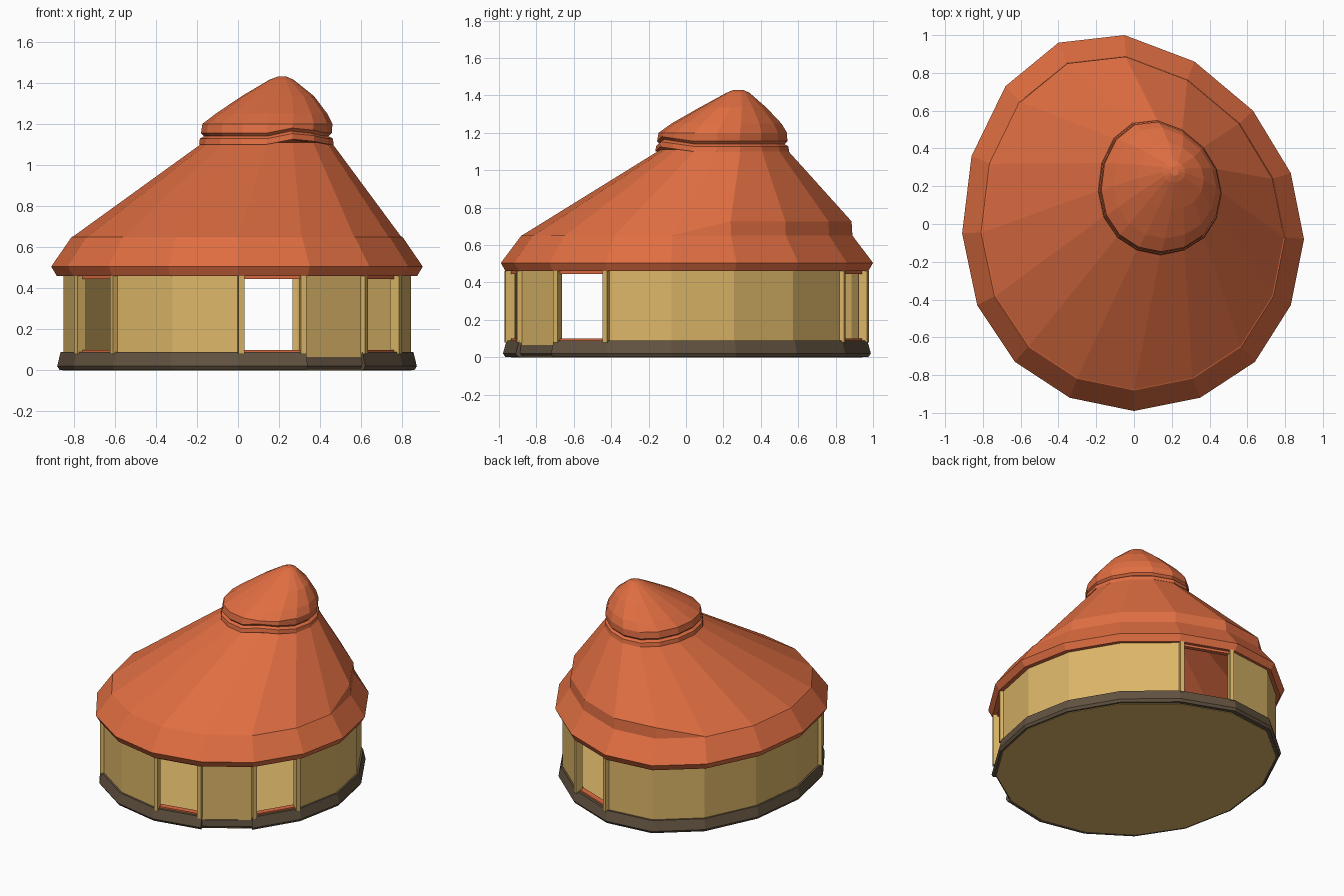
import bpy
import bmesh
from mathutils import Vector, Matrix

if "Cube" in bpy.data.objects:
    bpy.data.objects.remove(bpy.data.objects["Cube"])


def material(name, rgb):
    m = bpy.data.materials.new(name)
    m.use_nodes = True
    m.diffuse_color = (*rgb, 1)
    m.node_tree.nodes["Principled BSDF"].inputs["Base Color"].default_value = (*rgb, 1)
    return m


ROOF = material("terracotta", (0.74, 0.155, 0.054))
WALL = material("straw_yellow", (0.72, 0.47, 0.138))
BASE = material("dark_brown", (0.125, 0.087, 0.053))

# Eave outline, clockwise from the back
OUTLINE = [(-.05, 1), (.32, .86), (.63, .6), (.83, .27), (.9, -.08), (.83, -.43),
           (.64, -.73), (.35, -.92), (0, -.99), (-.34, -.92), (-.63, -.73),
           (-.83, -.43), (-.91, -.05), (-.86, .36), (-.68, .73), (-.4, .96)]
N = len(OUTLINE)
OPENINGS = (0, 5, 7, 10)
WX, WY = .935, .955   # wall line relative to the eaves


def point(i, sx, sy, z, cx=0, cy=0):
    x, y = OUTLINE[i % N]
    return Vector((cx + x * sx, cy + y * sy, z))


def finish(name, bm, mat):
    bmesh.ops.recalc_face_normals(bm, faces=bm.faces)
    mesh = bpy.data.meshes.new(name)
    bm.to_mesh(mesh)
    bm.free()
    mesh.materials.append(mat)
    obj = bpy.data.objects.new(name, mesh)
    bpy.context.collection.objects.link(obj)
    return obj


def loft(name, rings, mat):
    """Skin closed rings of points and cap both ends."""
    bm = bmesh.new()
    loops = [[bm.verts.new(p) for p in ring] for ring in rings]
    for a, b in zip(loops, loops[1:]):
        for i in range(N):
            j = (i + 1) % N
            bm.faces.new((a[i], a[j], b[j], b[i]))
    bm.faces.new(loops[0])
    bm.faces.new(loops[-1])
    bmesh.ops.remove_doubles(bm, verts=bm.verts, dist=1e-5)
    return finish(name, bm, mat)


def run(name, start, end, profile, mat):
    """Sweep a closed (scale, z) profile along outline corners start..end."""
    bm = bmesh.new()
    cols = [[bm.verts.new(point(i, s * WX, s * WY, z)) for s, z in profile]
            for i in range(start, end + 1)]
    for a, b in zip(cols, cols[1:]):
        for k in range(len(profile)):
            m = (k + 1) % len(profile)
            bm.faces.new((a[k], a[m], b[m], b[k]))
    bm.faces.new(cols[0])
    bm.faces.new(cols[-1])
    return finish(name, bm, mat)


def box(name, centre, along, size, mat):
    bm = bmesh.new()
    bmesh.ops.create_cube(bm, size=1)
    turn = along.to_track_quat('X', 'Z').to_matrix().to_4x4()
    bm.transform(Matrix.Translation(centre) @ turn @ Matrix.Diagonal((*size, 1)))
    return finish(name, bm, mat)


def ring(sx, sy, z, cx=0, cy=0, lift=None):
    lift = lift or {}
    return [point(i, sx, sy, z + lift.get(i, 0), cx, cy) for i in range(N)]


# Floor slab and plinth, with the plinth cut back at one wall bay
loft("floor", [ring(.94, .945, 0), ring(.92, .93, .085)], WALL)
run("plinth", 7, 6 + N, [(.94, .005), (1.022, .002), (1.035, .02), (1.015, .09), (.94, .09)], BASE)
run("plinth_recess", 6, 7, [(.94, .005), (.995, .005), (1.01, .02), (1.005, .065), (.94, .065)], BASE)

# Wall runs between the openings
for k, (a, b) in enumerate([(1, 5), (6, 7), (8, 10), (11, N)]):
    run(f"wall_{k + 1}", a, b, [(1, .06), (1, .475), (.965, .475), (.965, .06)], WALL)

# Posts, sill and lintel of each opening
for k, i in enumerate(OPENINGS):
    run(f"sill_{k + 1}", i, i + 1, [(.995, .085), (.995, .1), (.95, .1), (.95, .085)], ROOF)
    run(f"lintel_{k + 1}", i, i + 1, [(.995, .445), (.995, .475), (.96, .475), (.96, .445)], ROOF)
    p, q = point(i, WX, WY, .27), point(i + 1, WX, WY, .27)
    along = (q - p).normalized()
    for side, post in (("a", p + along * .012), ("b", q - along * .012)):
        box(f"post_{k + 1}{side}", post * 1, along, (.028, .05, .38), WALL)

# Skewed main roof with a raised step along the back left
step = {i: .075 for i in (15, 0, 1, 2, 3)}
NECK = dict(cx=.145, cy=.2)
loft("roof", [
    ring(.31, .31, 1.06, **NECK),
    ring(.84, .84, .61),
    ring(.90, .92, .462),
    ring(.97, .975, .46),
    ring(1, 1, .505),
    ring(.89, .89, .65),
    ring(.882, .885, .652, lift=step),
    ring(.345, .34, 1.11, **NECK),
], ROOF)

# Two-tier cap with a rounded peak
bump = {6: .015, 7: .025}
CAP = dict(cx=.14, cy=.192)
loft("roof_cap", [
    ring(.32, .32, 1.10, lift=bump, **CAP),
    ring(.362, .36, 1.10, lift=bump, **CAP),
    ring(.358, .355, 1.128, lift=bump, **CAP),
    ring(.335, .335, 1.14, lift=bump, **CAP),
    ring(.352, .35, 1.155, lift=bump, **CAP),
    ring(.35, .345, 1.20, cx=.145, cy=.195),
    ring(.3, .295, 1.25, cx=.165, cy=.215),
    ring(.195, .18, 1.335, cx=.195, cy=.25),
    ring(.065, .06, 1.415, cx=.212, cy=.278),
    ring(.025, .025, 1.43, cx=.215, cy=.28),
], ROOF)
